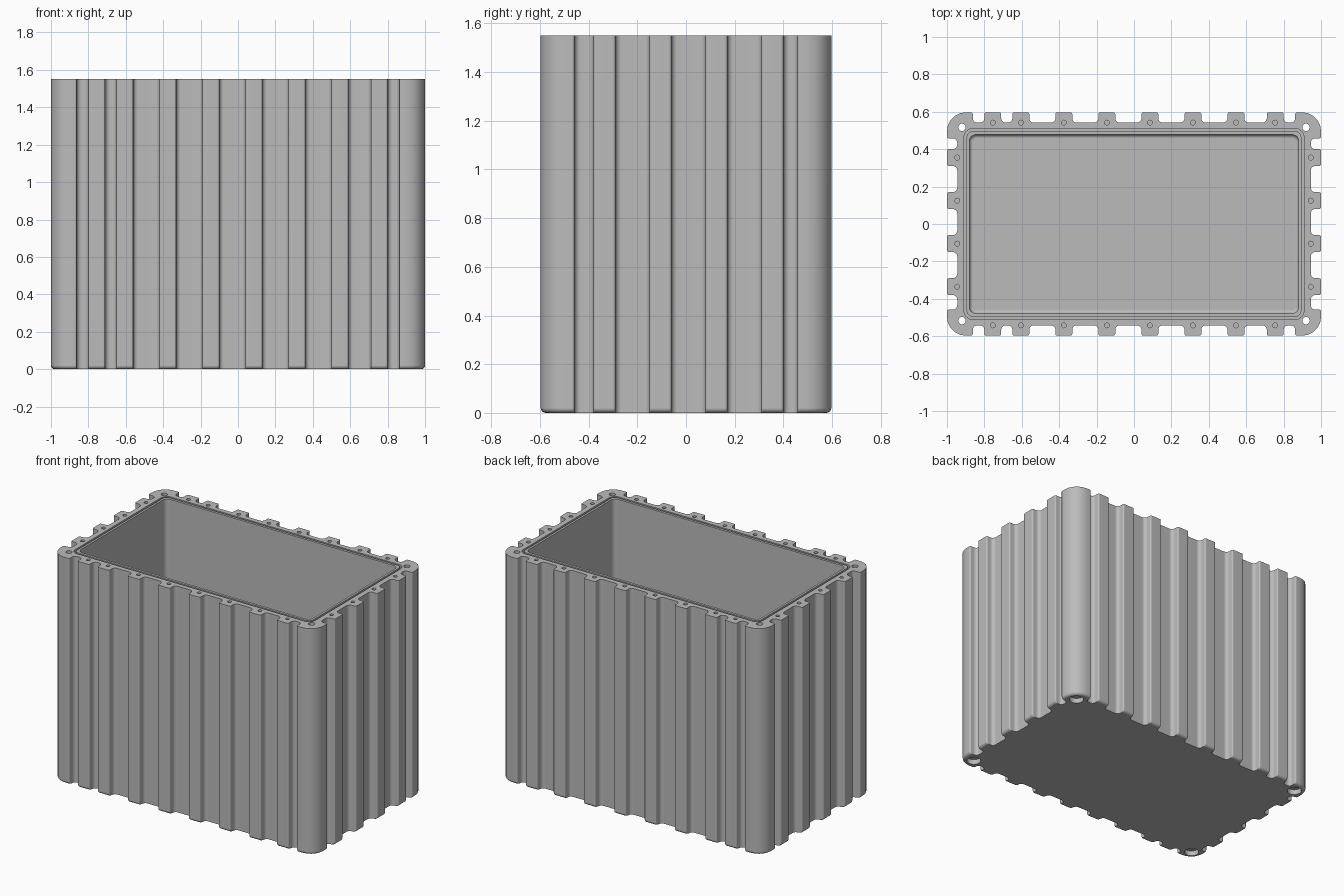
import bpy, bmesh, math
from mathutils import Vector

cube = bpy.data.objects.get("Cube")
if cube:
    bpy.data.objects.remove(cube, do_unlink=True)

X, Y, H = 1.0, 0.597, 1.55        # half length, half width, height
NOTCH = 0.055                     # depth of the channels between ribs
FLOOR = 0.06
LONG_RIBS = [-0.755, -0.605, -0.375, -0.145, 0.085, 0.315, 0.545, 0.755]
SHORT_RIBS = [-0.335, -0.105, 0.125, 0.355]
RIB = 0.045                       # half width of a rib


def fillet(points, steps=5):
    """Round the right-angled corners of a loop of (x, y, radius)."""
    out = []
    n = len(points)
    for i, (x, y, r) in enumerate(points):
        p = Vector((x, y))
        u = (Vector(points[i - 1][:2]) - p).normalized()
        v = (Vector(points[(i + 1) % n][:2]) - p).normalized()
        centre = p + r * (u + v)
        for k in range(steps + 1):
            t = math.pi / 2 * k / steps
            out.append(centre - r * (v * math.cos(t) + u * math.sin(t)))
    return out


def channels(ribs, end):
    """Start and end of every channel along one side."""
    edges = [-end] + [c + s * RIB for c in ribs for s in (-1, 1)] + [end]
    return list(zip(edges[::2], edges[1::2]))


def side(ribs, end, outer, inner):
    """Points (along, out, radius) of one ribbed side."""
    pts = []
    for a, b in channels(ribs, end):
        pts += [(a, outer, 0.01), (a, inner, 0.024),
                (b, inner, 0.024), (b, outer, 0.01)]
    return pts


def outline(d):
    """Ribbed footprint with its outer faces moved in by d."""
    x, y, r = X - d, Y - d, 0.1 - d
    long_side = side(LONG_RIBS, 0.862, y, Y - NOTCH)
    short_side = side(SHORT_RIBS, 0.458, x, X - NOTCH)
    pts = [(-x, -y, r)] + [(a, -o, q) for a, o, q in long_side]
    pts += [(x, -y, r)] + [(o, a, q) for a, o, q in short_side]
    pts += [(x, y, r)] + [(a, o, q) for a, o, q in reversed(long_side)]
    pts += [(-x, y, r)] + [(-o, a, q) for a, o, q in reversed(short_side)]
    return fillet(pts)


def rounded_rect(x, y, r):
    return fillet([(-x, -y, r), (x, -y, r), (x, y, r), (-x, y, r)])


def circle(cx, cy, r, n=20):
    return [Vector((cx + r * math.cos(math.tau * i / n),
                    cy + r * math.sin(math.tau * i / n))) for i in range(n)]


def loft(bm, rings, closed=False):
    """Skin a stack of (loop, z) rings, capped or joined end to end."""
    loops = [[bm.verts.new((p.x, p.y, z)) for p in ring] for ring, z in rings]
    pairs = list(zip(loops, loops[1:]))
    if closed:
        pairs.append((loops[-1], loops[0]))
    else:
        bm.faces.new(loops[0][::-1])
        bm.faces.new(loops[-1])
    for lo, hi in pairs:
        n = len(lo)
        for i in range(n):
            j = (i + 1) % n
            bm.faces.new((lo[i], lo[j], hi[j], hi[i]))


def make_object(name, bm):
    bmesh.ops.recalc_face_normals(bm, faces=bm.faces)
    mesh = bpy.data.meshes.new(name)
    bm.to_mesh(mesh)
    bm.free()
    obj = bpy.data.objects.new(name, mesh)
    bpy.context.collection.objects.link(obj)
    return obj


def quarter(r, steps=4):
    """(inset, height) pairs of a rounded lower edge."""
    angles = [math.pi / 2 * k / steps for k in range(steps + 1)]
    return [(r * (1 - math.sin(a)), r * (1 - math.cos(a))) for a in angles]


grey = bpy.data.materials.new("plain_grey")
grey.use_nodes = True
colour = (0.5, 0.5, 0.5, 1)
grey.diffuse_color = colour
grey.node_tree.nodes["Principled BSDF"].inputs["Base Color"].default_value = colour

# Ribbed outer body with rounded lower edges
bm = bmesh.new()
loft(bm, [(outline(d), z) for d, z in quarter(0.02)] + [(outline(0), H)])
body = make_object("ribbed_enclosure", bm)
body.data.materials.append(grey)

# Cavity with a rounded floor edge
bm = bmesh.new()
rings = [(rounded_rect(0.88 - d, 0.478 - d, 0.035 - d), FLOOR + z)
         for d, z in quarter(0.02)]
loft(bm, rings + [(rounded_rect(0.88, 0.478, 0.035), H + 0.1)])

# Seal groove around the rim
outer = rounded_rect(0.909, 0.509, 0.045)
inner = rounded_rect(0.895, 0.495, 0.031)
loft(bm, [(outer, H - 0.02), (outer, H + 0.1),
          (inner, H + 0.1), (inner, H - 0.02)], closed=True)

# Blind screw holes in the ribs
spots = [(x, s * (Y - NOTCH)) for x in LONG_RIBS for s in (-1, 1)]
spots += [(s * (X - NOTCH), y) for y in SHORT_RIBS for s in (-1, 1)]
for x, y in spots:
    hole = circle(x, y, 0.013)
    loft(bm, [(hole, H - 0.1), (hole, H + 0.1)])

# Corner through holes with counterbores underneath
for sx in (-1, 1):
    for sy in (-1, 1):
        wide = circle(sx * 0.92, sy * 0.517, 0.046)
        thin = circle(sx * 0.92, sy * 0.517, 0.02)
        loft(bm, [(wide, -0.1), (wide, 0.035), (thin, 0.035), (thin, H + 0.1)])

cutter = make_object("cutter", bm)
cutter.data.materials.append(grey)
cutter.hide_render = True

# Cut everything out and finish the shading
bpy.ops.object.select_all(action='DESELECT')
bpy.context.view_layer.objects.active = body
body.select_set(True)
cut = body.modifiers.new("cut", 'BOOLEAN')
cut.operation = 'DIFFERENCE'
cut.solver = 'EXACT'
cut.object = cutter
bpy.ops.object.modifier_apply(modifier=cut.name)
bpy.data.objects.remove(cutter, do_unlink=True)
bpy.ops.object.shade_smooth_by_angle(angle=math.radians(35))
weighted = body.modifiers.new("even_shading", 'WEIGHTED_NORMAL')
weighted.keep_sharp = True
